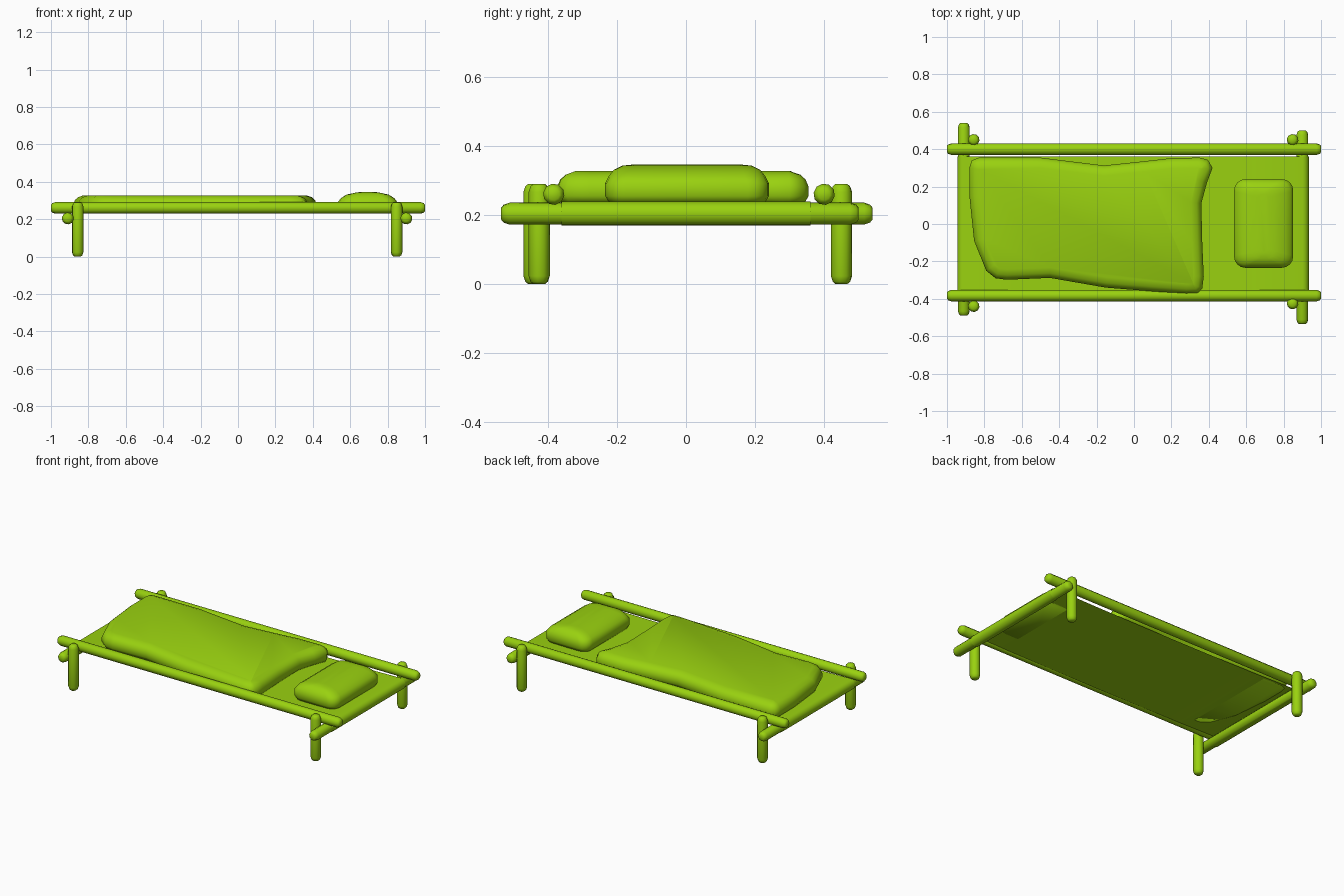
import bpy
import bmesh
import math
from mathutils import Vector

cube = bpy.data.objects.get("Cube")
if cube:
    bpy.data.objects.remove(cube, do_unlink=True)

green = bpy.data.materials.new("lime green")
green.use_nodes = True
color = (0.32, 0.64, 0.005, 1)
green.diffuse_color = color
green.node_tree.nodes["Principled BSDF"].inputs["Base Color"].default_value = color


def finish(name, bm, recalc=True):
    if recalc:
        bmesh.ops.recalc_face_normals(bm, faces=bm.faces)
    mesh = bpy.data.meshes.new(name)
    bm.to_mesh(mesh)
    bm.free()
    mesh.materials.append(green)
    obj = bpy.data.objects.new(name, mesh)
    bpy.context.collection.objects.link(obj)
    bpy.ops.object.select_all(action="DESELECT")
    obj.select_set(True)
    bpy.context.view_layer.objects.active = obj
    bpy.ops.object.shade_smooth_by_angle(angle=math.radians(65))
    return obj


def loft(name, rings):
    """Skin closed rings of points and cap both ends."""
    bm = bmesh.new()
    loops = [[bm.verts.new(p) for p in ring] for ring in rings]
    n = len(loops[0])
    for a, b in zip(loops, loops[1:]):
        for i in range(n):
            j = (i + 1) % n
            bm.faces.new((a[i], a[j], b[j], b[i]))
    bm.faces.new(loops[0])
    bm.faces.new(loops[-1])
    return finish(name, bm)


def pole(name, start, end, radius, sides=10):
    """Round pole with softened ends."""
    start, end = Vector(start), Vector(end)
    axis = (end - start).normalized()
    u = axis.orthogonal().normalized()
    v = axis.cross(u)
    length = (end - start).length
    tip = radius * 0.75
    rings = []
    for d, r in ((0, 0.55), (tip * 0.3, 0.82), (tip, 1),
                 (length - tip, 1), (length - tip * 0.3, 0.82), (length, 0.55)):
        ring = []
        for i in range(sides):
            a = math.tau * (i + 0.5) / sides
            ring.append(start + axis * d + (u * math.cos(a) + v * math.sin(a)) * r * radius)
        rings.append(ring)
    return loft(name, rings)


# Long side rails
pole("back_rail", (-1, 0.40, 0.26), (1, 0.40, 0.26), 0.031)
pole("front_rail", (-1, -0.383, 0.26), (1, -0.383, 0.26), 0.031)

# Cross bars under the rails
BAR_Z = 0.204
BARS = {"right": -0.91, "left": 0.90}
pole("right_cross_bar", (BARS["right"], -0.49, BAR_Z), (BARS["right"], 0.54, BAR_Z), 0.032)
pole("left_cross_bar", (BARS["left"], -0.535, BAR_Z), (BARS["left"], 0.50, BAR_Z), 0.032)

# Legs
for name, x, y in (("front_right_leg", -0.857, -0.44), ("back_right_leg", -0.857, 0.45),
                   ("front_left_leg", 0.848, -0.425), ("back_left_leg", 0.848, 0.45)):
    pole(name, (x, y, 0), (x, y, 0.29), 0.031)

# Canvas sheet, slightly sagging and wrapped round both cross bars
WRAP = 0.035
profile = []
for k in range(9):
    a = math.radians(300 - 26.25 * k)
    profile.append((BARS["right"] + WRAP * math.cos(a), BAR_Z + WRAP * math.sin(a)))
for x in (-0.65, -0.3, 0, 0.3, 0.65):
    profile.append((x, 0.23 + 0.008 * (x / 0.9) ** 2))
for k in range(9):
    a = math.radians(90 - 26.25 * k)
    profile.append((BARS["left"] + WRAP * math.cos(a), BAR_Z + WRAP * math.sin(a)))
bm = bmesh.new()
front = [bm.verts.new((x, -0.36, z)) for x, z in profile]
back = [bm.verts.new((x, 0.36, z)) for x, z in profile]
for i in range(len(profile) - 1):
    bm.faces.new((front[i], front[i + 1], back[i + 1], back[i]))
finish("canvas_sheet", bm, recalc=False)


def inset(points, d):
    """Move each point of a clockwise outline inwards."""
    result = []
    for i, p in enumerate(points):
        before = (p - points[i - 1]).normalized()
        after = (points[(i + 1) % len(points)] - p).normalized()
        t = (before + after).normalized()
        result.append(p + Vector((t.y, -t.x)) * d)
    return result


# Blanket with a wavy outline and rounded top edge
outline = [Vector(p) for p in (
    (-0.88, 0.15), (-0.88, 0.30), (-0.868, 0.34), (-0.83, 0.355), (-0.5, 0.355),
    (-0.3, 0.33), (-0.16, 0.313), (0.05, 0.335), (0.2, 0.352), (0.35, 0.355),
    (0.395, 0.343), (0.42, 0.30), (0.39, 0.22), (0.36, 0.11), (0.365, -0.1),
    (0.373, -0.28), (0.365, -0.345), (0.34, -0.37), (0.28, -0.373), (0.1, -0.36),
    (-0.15, -0.34), (-0.45, -0.288), (-0.68, -0.298), (-0.74, -0.29),
    (-0.79, -0.25), (-0.855, -0.09))]
rings = []
for d, z in ((0.012, 0.235), (0, 0.255), (0, 0.282), (0.009, 0.303),
             (0.025, 0.317), (0.055, 0.327)):
    rings.append([(p.x, p.y, z) for p in inset(outline, d)])
loft("blanket", rings)


def rounded_rect(cx, cy, hx, hy, r, steps=4):
    points = []
    for q, (sx, sy) in enumerate(((1, 1), (-1, 1), (-1, -1), (1, -1))):
        for k in range(steps + 1):
            a = math.pi / 2 * (q + k / steps)
            points.append((cx + sx * (hx - r) + r * math.cos(a),
                           cy + sy * (hy - r) + r * math.sin(a)))
    return points


# Domed pillow
rings = []
for dx, dy, r, z in ((0.012, 0.012, 0.05, 0.235), (0, 0, 0.06, 0.255), (0, 0, 0.06, 0.292),
                     (0.015, 0.010, 0.06, 0.312), (0.045, 0.025, 0.05, 0.331),
                     (0.10, 0.05, 0.04, 0.343), (0.135, 0.08, 0.02, 0.346)):
    rings.append([(x, y, z) for x, y in rounded_rect(0.693, 0.003, 0.158, 0.237, r=r)]
                 if dx == 0 else
                 [(x, y, z) for x, y in rounded_rect(0.693, 0.003, 0.158 - dx, 0.237 - dy, r)])
loft("pillow", rings)
